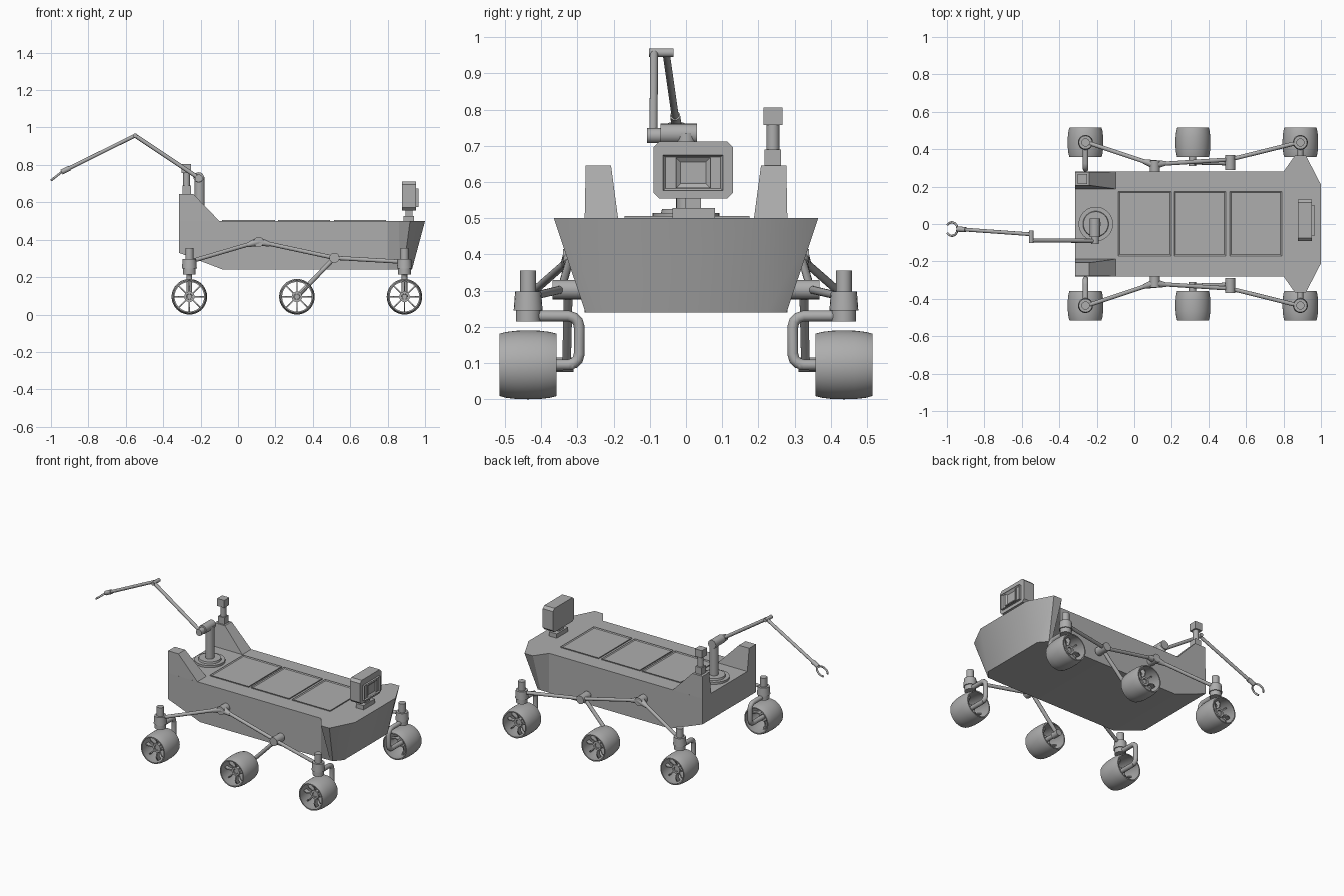
import bpy, bmesh, math
from mathutils import Vector, Matrix

if "Cube" in bpy.data.objects:
    bpy.data.objects.remove(bpy.data.objects["Cube"])

grey = bpy.data.materials.new("mid_grey")
grey.diffuse_color = (0.42, 0.42, 0.42, 1)
grey.use_nodes = True
grey.node_tree.nodes["Principled BSDF"].inputs["Base Color"].default_value = grey.diffuse_color


def finish(name, bm):
    bmesh.ops.recalc_face_normals(bm, faces=bm.faces[:])
    me = bpy.data.meshes.new(name)
    bm.to_mesh(me)
    bm.free()
    me.materials.append(grey)
    ob = bpy.data.objects.new(name, me)
    bpy.context.collection.objects.link(ob)
    return ob


def add_rod(bm, a, b, r1, r2=None, n=20):
    a, b = Vector(a), Vector(b)
    d = b - a
    m = Matrix.Translation((a + b) / 2) @ d.to_track_quat('Z', 'Y').to_matrix().to_4x4()
    bmesh.ops.create_cone(bm, cap_ends=True, segments=n, radius1=r1,
                          radius2=r1 if r2 is None else r2, depth=d.length, matrix=m)


def rods(name, *parts):
    bm = bmesh.new()
    for p in parts:
        add_rod(bm, *p)
    return finish(name, bm)


def box(name, lo, hi, inset=None):
    """Box; inset = (direction, thickness, depth) sinks one face."""
    bm = bmesh.new()
    lo, hi = Vector(lo), Vector(hi)
    s = hi - lo
    m = Matrix.Translation((lo + hi) / 2) @ Matrix.Diagonal((s.x, s.y, s.z, 1))
    bmesh.ops.create_cube(bm, size=1, matrix=m)
    if inset:
        bm.normal_update()
        f = [f for f in bm.faces if f.normal.dot(Vector(inset[0])) > 0.9]
        bmesh.ops.inset_region(bm, faces=f, thickness=inset[1])
        bmesh.ops.translate(bm, verts=f[0].verts[:], vec=Vector(inset[0]) * -inset[2])
    return finish(name, bm)


def loft(name, a, b):
    """Solid between two matching polygons."""
    bm = bmesh.new()
    va, vb = [bm.verts.new(p) for p in a], [bm.verts.new(p) for p in b]
    bm.faces.new(va)
    bm.faces.new(vb[::-1])
    for i in range(len(a)):
        j = (i + 1) % len(a)
        bm.faces.new((va[i], vb[i], vb[j], va[j]))
    return finish(name, bm)


def add_lathe(bm, profile, origin, s, n=48):
    """Closed profile of (y, radius) spun around the y axis."""
    o = Vector(origin)
    rings = []
    for k in range(n):
        t = 2 * math.pi * k / n
        rings.append([bm.verts.new(o + Vector((r * math.cos(t), s * y, r * math.sin(t))))
                      for y, r in profile])
    for k in range(n):
        p, q = rings[k], rings[(k + 1) % n]
        for i in range(len(profile)):
            j = (i + 1) % len(profile)
            bm.faces.new((p[i], p[j], q[j], q[i]))


def tube(name, pts, r):
    cu = bpy.data.curves.new(name, 'CURVE')
    cu.dimensions = '3D'
    cu.bevel_depth, cu.bevel_resolution, cu.use_fill_caps = r, 4, True
    sp = cu.splines.new('POLY')
    sp.points.add(len(pts) - 1)
    for p, c in zip(sp.points, pts):
        p.co = (*c, 1)
    cu.materials.append(grey)
    ob = bpy.data.objects.new(name, cu)
    bpy.context.collection.objects.link(ob)
    bpy.ops.object.select_all(action='DESELECT')
    ob.select_set(True)
    bpy.context.view_layer.objects.active = ob
    bpy.ops.object.convert(target='MESH')


# Hull: stations of top x, top y, bottom x, bottom y, bottom z
st = [(-.315, .28, -.315, .28, .33), (-.08, .28, -.08, .28, .24), (.80, .28, .80, .28, .24),
      (.86, .365, .865, .278, .24), (.92, .365, .885, .278, .24), (1.0, .21, .93, .225, .24)]
bm = bmesh.new()
T = {s: [bm.verts.new((a, s * b, .5)) for a, b, c, d, e in st] for s in (1, -1)}
B = {s: [bm.verts.new((c, s * d, e)) for a, b, c, d, e in st] for s in (1, -1)}
for i in range(len(st) - 1):
    bm.faces.new((T[1][i], T[1][i + 1], T[-1][i + 1], T[-1][i]))
    bm.faces.new((B[1][i], B[1][i + 1], B[-1][i + 1], B[-1][i]))
    for s in (1, -1):
        bm.faces.new((T[s][i], T[s][i + 1], B[s][i + 1], B[s][i]))
for i in (0, -1):
    bm.faces.new((T[1][i], T[-1][i], B[-1][i], B[1][i]))
finish("hull", bm)

# Deck panels
for i, (a, b) in enumerate(((-.085, .197), (.213, .492), (.513, .79))):
    box(f"deck_panel_{i}", (a, -.17, .497), (b, .175, .506), ((0, 0, 1), .01, .005))

# Camera head on the front deck
box("head_base", (.885, -.037, .498), (.94, .08, .528))
box("head_neck", (.895, -.003, .52), (.932, .042, .56))
c = .016
prof = [(-.09 + c, .555), (.13 - c, .555), (.13, .555 + c), (.13, .712 - c), (.13 - c, .712),
        (-.09 + c, .712), (-.09, .712 - c), (-.09, .555 + c)]
loft("head", [(.877, y, z) for y, z in prof], [(.952, y, z) for y, z in prof])
box("head_frame", (.95, -.063, .576), (.966, .102, .675), ((1, 0, 0), .009, .008))
box("head_screen", (.95, -.027, .584), (.966, .067, .667), ((1, 0, 0), .016, .008))

# Rear sensor mast
box("sensor_foot", (-.298, .217, .64), (-.252, .263, .69))
rods("sensor_neck", ((-.275, .24, .68), (-.275, .24, .76), .018))
box("sensor_head", (-.302, .214, .757), (-.25, .266, .806))

# Arm: turntable, column, shoulder, links
rods("turntable", ((-.205, 0, .495), (-.205, 0, .514), .092, .092, 40),
     ((-.205, 0, .51), (-.205, 0, .526), .07, .066, 40))
rods("arm_column", ((-.205, 0, .51), (-.205, 0, .735), .027))
rods("shoulder", ((-.21, -.07, .733), (-.21, .03, .733), .028),
     ((-.21, -.108, .728), (-.21, -.065, .728), .021))
rods("upper_arm", ((-.21, -.09, .73), (-.55, -.088, .957), .011))
rods("elbow", ((-.55, -.102, .957), (-.55, -.035, .957), .012))
W = Vector((-.943, -.027, .762))
rods("forearm", ((-.55, -.055, .957), W, .010))
rods("wrist", ((-.90, -.03, .783), W, .014))
d = Vector((-.78, .0, -.62))
for t in (1, -1):
    tube("gripper_claw", [W + d * u + Vector((0, t * v, 0)) for u, v in
                          ((0, 0), (.006, .018), (.018, .031), (.04, .037), (.058, .032), (.07, .022))], .006)

# Wheel cross-section
tyre = [(-.079, .086), (-.06, .091), (-.03, .0945), (0, .095), (.03, .0945), (.06, .091), (.079, .086),
        (.079, .079), (.04, .086), (-.04, .086), (-.079, .079)]

for s in (-1, 1):
    side = "right" if s < 0 else "left"

    def P(x, y, z):
        return Vector((x, s * y, z))

    # Rear fin
    loft(f"{side}_fin", [P(-.315, .28, .495), P(-.095, .28, .495), P(-.24, .277, .645), P(-.315, .277, .645)],
         [P(-.315, .187, .495), P(-.095, .187, .495), P(-.24, .207, .645), P(-.315, .207, .645)])

    for pos, x in (("rear", -.26), ("middle", .315), ("front", .89)):
        n = f"{side}_{pos}"
        o = P(x, .436, .095)
        # Wheel: tyre, hub and eight bowed spokes
        bm = bmesh.new()
        add_lathe(bm, tyre, o, s)
        add_lathe(bm, [(-.01, .016), (-.01, .028), (.04, .028), (.04, .016)], o, s, 24)
        finish(f"{n}_wheel", bm)
        bm = bmesh.new()
        for k in range(8):
            rot = Matrix.Translation(o) @ Matrix.Rotation(k * math.pi / 4, 4, 'Y')
            pts = ((.025, .018), (.058, .03), (.088, .012))
            for (r0, y0), (r1, y1) in zip(pts, pts[1:]):
                vs = [bm.verts.new(rot @ Vector((r, s * (y + e), w))) for r, y in ((r0, y0), (r1, y1))
                      for e, w in ((-.014, -.0035), (.014, -.0035), (.014, .0035), (-.014, .0035))]
                for j in range(4):
                    m = (j + 1) % 4
                    bm.faces.new((vs[j], vs[m], vs[m + 4], vs[j + 4]))
                bm.faces.new(vs[:4])
                bm.faces.new(vs[4:])
        finish(f"{n}_spokes", bm)
        rods(f"{n}_axle", (P(x, .31, .095), P(x, .47, .095), .014))
        if pos != "middle":
            # Steering housing and gooseneck leg
            rods(f"{n}_steering", (P(x, .436, .215), P(x, .436, .25), .034),
                 (P(x, .436, .245), P(x, .436, .297), .04, .036), (P(x, .436, .29), P(x, .436, .355), .022))
            tube(f"{n}_leg", [P(x, y, z) for y, z in (
                (.43, .23), (.325, .23), (.309, .225), (.299, .215), (.295, .2), (.295, .125),
                (.299, .11), (.309, .1), (.325, .095), (.40, .095))], .015)

    # Rocker and bogie suspension
    rods(f"{side}_rocker_pivot", (P(.11, .27, .388), P(.11, .34, .388), .027))
    rods(f"{side}_rocker_sleeve", (P(.05, .335, .372), P(.11, .318, .39), .012, .024),
         (P(.17, .325, .376), P(.11, .318, .39), .012, .024))
    rods(f"{side}_rocker", (P(-.25, .436, .285), P(.09, .322, .385), .011),
         (P(.12, .32, .388), P(.515, .345, .303), .011))
    rods(f"{side}_bogie_pivot", (P(.515, .288, .303), P(.515, .368, .303), .027))
    rods(f"{side}_bogie", (P(.515, .345, .303), P(.88, .436, .282), .011),
         (P(.515, .325, .303), P(.315, .33, .095), .012))
    rods(f"{side}_middle_hub", (P(.315, .31, .095), P(.315, .36, .095), .02))

# Smooth shading with sharp edges
bpy.ops.object.select_all(action='SELECT')
bpy.context.view_layer.objects.active = bpy.data.objects["hull"]
bpy.ops.object.shade_smooth_by_angle(angle=math.radians(32))
